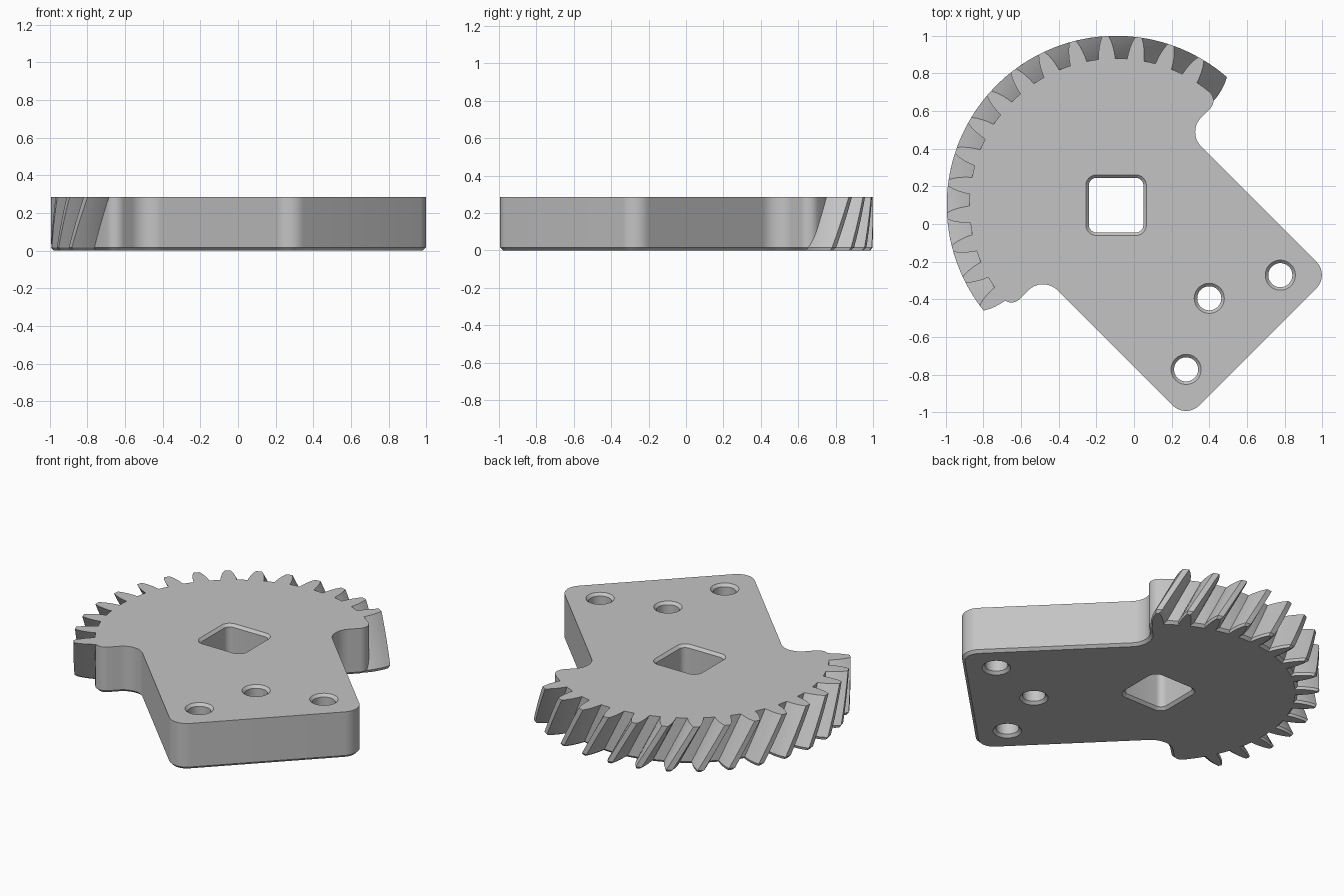
import bpy
import bmesh
from math import sin, cos, pi, radians, atan2
from mathutils import Matrix, Vector

cube = bpy.data.objects.get("Cube")
if cube:
    bpy.data.objects.remove(cube, do_unlink=True)

HEIGHT = 0.285
CHAMFER = 0.016
ROOT, TIP = 0.78, 0.90
TEETH, PITCH, TWIST = 15, 11.25, 10.2
# Local frame: origin on the gear axis, +x along the arm
PLACE = Matrix.Translation((-0.095, 0.1, 0)) @ Matrix.Rotation(radians(-45), 4, 'Z')

grey = bpy.data.materials.new("plain grey")
grey.use_nodes = True
COLOUR = (0.55, 0.55, 0.55, 1)
grey.diffuse_color = COLOUR
grey.node_tree.nodes["Principled BSDF"].inputs["Base Color"].default_value = COLOUR


def arc(cx, cy, r, start, end, steps):
    angles = [radians(start + (end - start) * i / steps) for i in range(steps + 1)]
    return [Vector((cx + r * cos(a), cy + r * sin(a))) for a in angles]


def offset(loop, d):
    """Shrink a counter-clockwise loop by d (grow it when d is negative)."""
    result = []
    for i, p in enumerate(loop):
        a = (p - loop[i - 1]).normalized()
        b = (loop[(i + 1) % len(loop)] - p).normalized()
        n = Vector((-a.y - b.y, a.x + b.x)).normalized()
        result.append(p + n * d / max(0.5, n.dot(Vector((-a.y, a.x)))))
    return result


def turn(loop, degrees):
    rot = Matrix.Rotation(radians(degrees), 2)
    return [rot @ p for p in loop]


def loft(name, layers):
    """Solid through (loop, z) layers, listed from the bottom up."""
    bm = bmesh.new()
    rings = [[bm.verts.new((p.x, p.y, z)) for p in loop] for loop, z in layers]
    n = len(rings[0])
    for low, high in zip(rings, rings[1:]):
        for i in range(n):
            j = (i + 1) % n
            bm.faces.new((low[i], low[j], high[j], high[i]))
    bm.faces.new(rings[0][::-1])
    bm.faces.new(rings[-1])
    bm.transform(PLACE)
    mesh = bpy.data.meshes.new(name)
    bm.to_mesh(mesh)
    bm.free()
    mesh.materials.append(grey)
    obj = bpy.data.objects.new(name, mesh)
    bpy.context.collection.objects.link(obj)
    return obj


def combine(target, tool, operation):
    bpy.context.view_layer.objects.active = target
    mod = target.modifiers.new(operation.lower(), 'BOOLEAN')
    mod.operation = operation
    mod.solver = 'EXACT'
    mod.object = tool
    bpy.ops.object.modifier_apply(modifier=mod.name)
    bpy.data.objects.remove(tool, do_unlink=True)


# Plate: arm with rounded corners, necks and root disc, mirrored about the arm
bump = Vector((-0.07, 0.0))
bump_r = 0.06
bump.y = ((ROOT - bump_r) ** 2 - bump.x ** 2) ** 0.5
bump_angle = atan2(bump.y, bump.x) * 180 / pi
half = arc(0.965, 0.44, 0.1, 0, 90, 10)
half += arc(0.10, 0.65, 0.11, 270, 180, 12)
half += arc(bump.x, bump.y, bump_r, 0, bump_angle, 10)
half += arc(0, 0, ROOT, bump_angle, 180, 44)[1:]
outline = half + [Vector((p.x, -p.y)) for p in half[-2::-1]]
plate = loft("toothed_plate", [(offset(outline, CHAMFER), 0), (outline, CHAMFER),
                               (outline, HEIGHT)])

# Helical teeth
flank = [(0.71, 3.4), (ROOT, 3.3), (0.81, 3.0), (0.84, 2.55), (0.87, 1.95), (TIP, 1.1)]
polar = [(r, -a) for r, a in flank] + [(TIP, 0)] + [(r, a) for r, a in flank[::-1]]
profile = [Vector((r * cos(radians(a)), r * sin(radians(a)))) for r, a in polar]
heights = [CHAMFER + (HEIGHT - CHAMFER) * i / 6 for i in range(7)]
for k in range(TEETH):
    angle = 104.9 + PITCH * k
    layers = [(turn(offset(profile, CHAMFER * 0.8), angle - TWIST), 0)]
    layers += [(turn(profile, angle - TWIST * (1 - z / HEIGHT)), z) for z in heights]
    combine(plate, loft("tooth", layers), 'UNION')


# Through holes, chamfered at both faces
def cut_hole(loop):
    wide = offset(loop, -CHAMFER)
    over = offset(loop, -2 * CHAMFER)
    combine(plate, loft("hole_cutter", [
        (over, -CHAMFER), (wide, 0), (loop, CHAMFER), (loop, HEIGHT - CHAMFER),
        (wide, HEIGHT), (over, HEIGHT + CHAMFER)]), 'DIFFERENCE')


for x, y in ((0.70, 0), (0.88, 0.354), (0.88, -0.354)):
    cut_hole(arc(x, y, 0.064, 0, 360, 40)[:-1])

square = []
for q in range(4):
    square += turn(arc(0.105, 0.105, 0.04, 0, 90, 6), 90 * q + 45)
cut_hole(square)

# Smooth curved walls, sharp edges kept
bpy.ops.object.select_all(action='DESELECT')
plate.select_set(True)
bpy.context.view_layer.objects.active = plate
bpy.ops.object.shade_smooth_by_angle(angle=radians(25))
